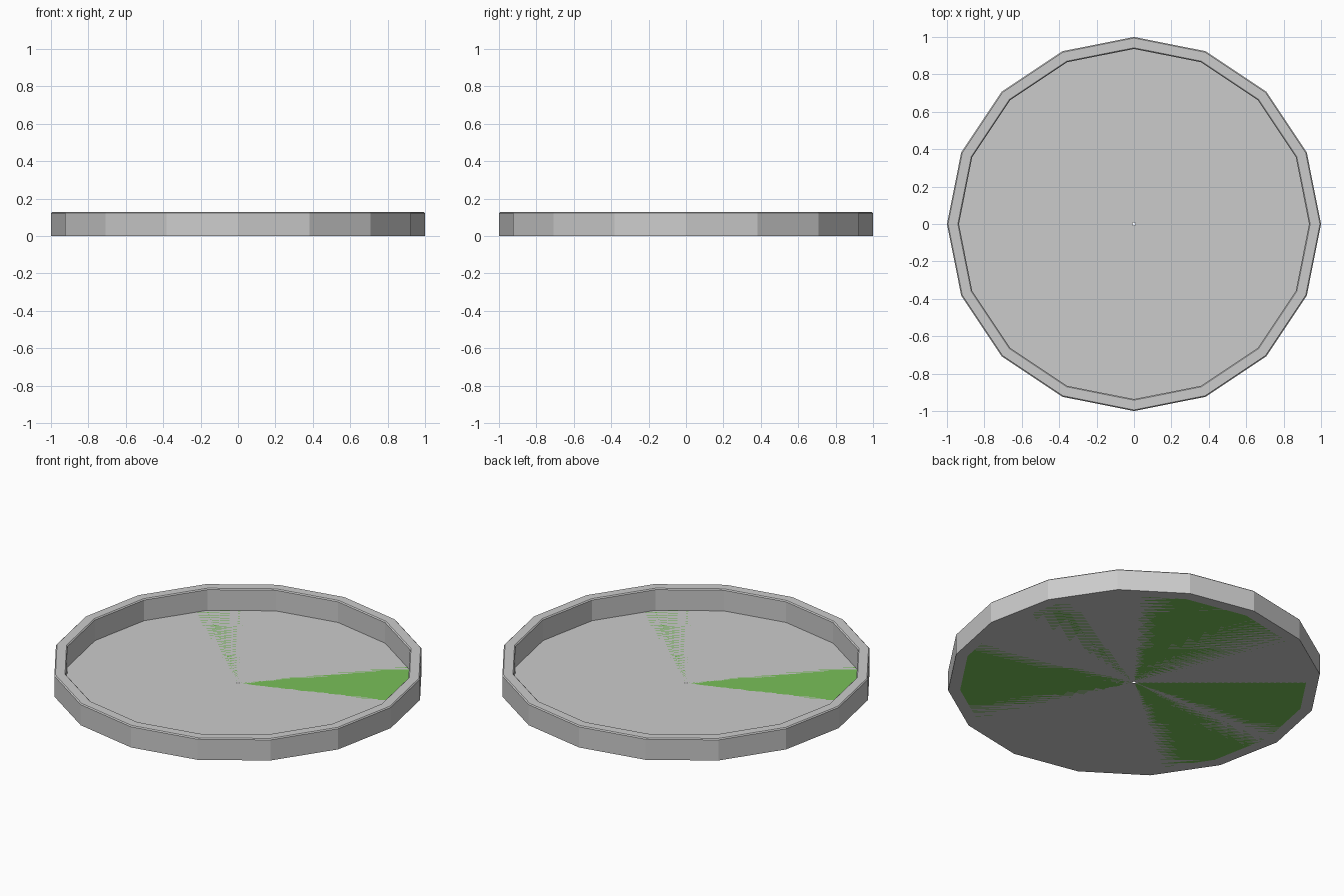
import bpy, bmesh
from math import cos, sin, tau

if "Cube" in bpy.data.objects:
    bpy.data.objects.remove(bpy.data.objects["Cube"])

SIDES = 16


def lathe(name, profile, color=None):
    """Revolve an (r, z) profile around z with flat facets."""
    bm = bmesh.new()
    rings = [[bm.verts.new((r * cos(tau * i / SIDES), r * sin(tau * i / SIDES), z))
              for i in range(SIDES)] for r, z in profile]
    for a, b in zip(rings, rings[1:]):
        for i in range(SIDES):
            j = (i + 1) % SIDES
            bm.faces.new((a[i], b[i], b[j], a[j]))
    mesh = bpy.data.meshes.new(name)
    bm.to_mesh(mesh)
    bm.free()
    obj = bpy.data.objects.new(name, mesh)
    bpy.context.collection.objects.link(obj)
    if color:
        mat = bpy.data.materials.new(name + "_color")
        mat.diffuse_color = color
        mat.use_nodes = True
        mat.node_tree.nodes["Principled BSDF"].inputs["Base Color"].default_value = mat.diffuse_color
        mesh.materials.append(mat)
    # profile order runs base -> outside -> inside, so the normals must face outward
    return obj


H = 0.128      # rim height
HOLE = 0.008   # tiny centre hole
R_IN = 0.936   # inner wall radius
C = 0.006      # rim chamfer

# Tray shell: base, outer wall, chamfered rim, inner wall
shell = lathe("tray_shell", [(HOLE, 0), (1, 0), (1, H - C), (1 - C, H),
                             (R_IN + C, H), (R_IN, H - C), (R_IN, 0)])
# Orient the shell faces outward
bm = bmesh.new()
bm.from_mesh(shell.data)
for f in bm.faces:
    c, n = f.calc_center_median(), f.normal
    if c.z < 1e-5 and n.z > 0:
        bmesh.ops.reverse_faces(bm, faces=bm.faces[:])
        break
bm.to_mesh(shell.data)
bm.free()

# Green floor lying in the plane of the base, facing up
lathe("tray_floor", [(HOLE, 0), (R_IN, 0)], (0.19, 0.53, 0.1, 1))
